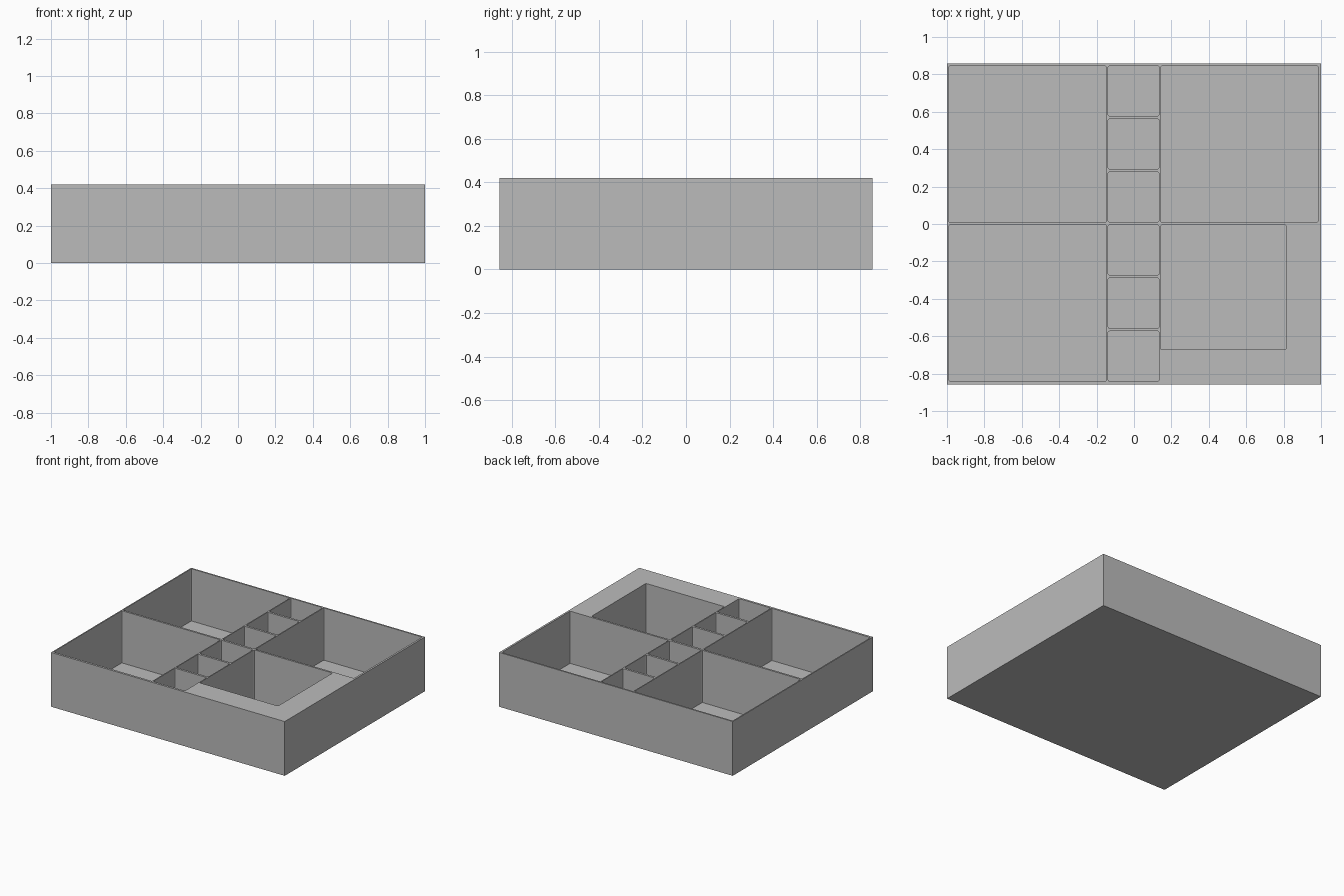
import bpy, bmesh
from mathutils import Matrix, Vector

if "Cube" in bpy.data.objects:
    bpy.data.objects.remove(bpy.data.objects["Cube"])

HEIGHT, FLOOR = 0.42, 0.016

grey = bpy.data.materials.new("neutral grey")
grey.diffuse_color = (0.5, 0.5, 0.5, 1)
grey.use_nodes = True
grey.node_tree.nodes["Principled BSDF"].inputs["Base Color"].default_value = grey.diffuse_color


def add_box(bm, x0, x1, y0, y1, z0, z1, corner=0.0):
    """Box between limits, with optionally rounded upright corners."""
    size = Vector((x1 - x0, y1 - y0, z1 - z0))
    mid = Vector((x0 + x1, y0 + y1, z0 + z1)) / 2
    mat = Matrix.Translation(mid) @ Matrix.Diagonal(size).to_4x4()
    verts = bmesh.ops.create_cube(bm, size=1, matrix=mat)["verts"]
    if corner:
        upright = [e for e in {e for v in verts for e in v.link_edges}
                   if abs(e.verts[0].co.z - e.verts[1].co.z) > 0.1]
        bmesh.ops.bevel(bm, geom=upright, offset=corner, segments=2,
                        profile=0.5, affect='EDGES')


def make_object(name, bm):
    mesh = bpy.data.meshes.new(name)
    bm.to_mesh(mesh)
    bm.free()
    mesh.materials.append(grey)
    ob = bpy.data.objects.new(name, mesh)
    bpy.context.collection.objects.link(ob)
    return ob


# Solid tray block
bm = bmesh.new()
add_box(bm, -1, 1, -0.857, 0.857, 0, HEIGHT)
tray = make_object("compartment_tray", bm)

# Large compartments: x range, y range
pockets = [(-0.991, -0.147, 0.010, 0.845),
           (-0.991, -0.147, -0.840, -0.005),
           (0.142, 0.985, 0.010, 0.845),
           (0.142, 0.813, -0.672, -0.005)]
# Middle column of six small compartments
for i in range(6):
    top = 0.845 - i * 0.2836
    pockets.append((-0.139, 0.134, top - 0.267, top))

bm = bmesh.new()
for p in pockets:
    add_box(bm, *p, FLOOR, HEIGHT + 0.2, corner=0.008)
cutter = make_object("pocket_cutter", bm)
cutter.hide_render = True

# Cut all pockets, then keep the finished mesh only
mod = tray.modifiers.new("pockets", 'BOOLEAN')
mod.operation, mod.solver, mod.object = 'DIFFERENCE', 'EXACT', cutter
bpy.context.view_layer.update()
dg = bpy.context.evaluated_depsgraph_get()
finished = bpy.data.meshes.new_from_object(tray.evaluated_get(dg))
tray.modifiers.clear()
tray.data = finished
bpy.data.objects.remove(cutter)
